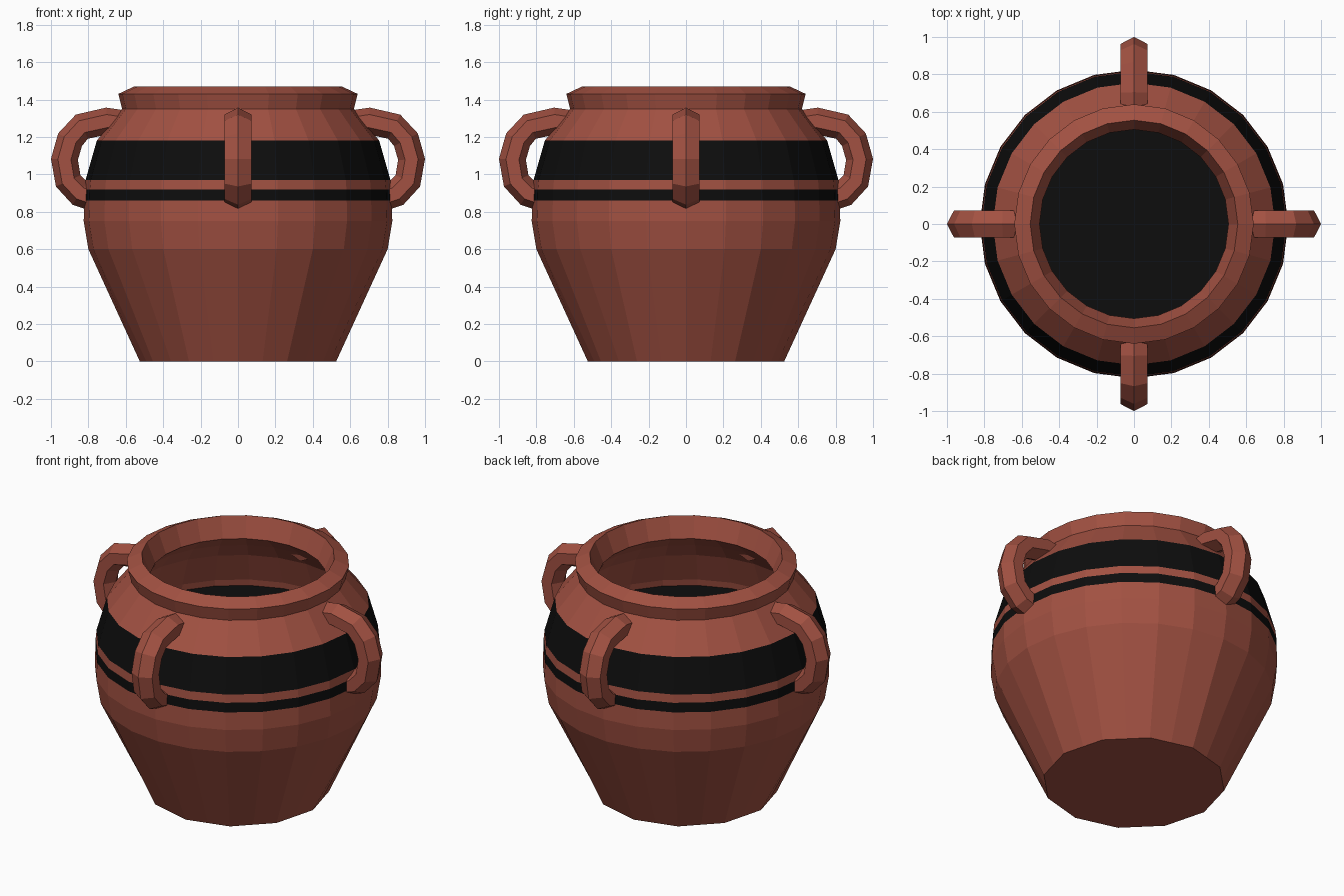
import bpy, bmesh, math
from mathutils import Vector

if "Cube" in bpy.data.objects:
    bpy.data.objects.remove(bpy.data.objects["Cube"])

def material(name, rgb):
    m = bpy.data.materials.new(name)
    m.diffuse_color = (*rgb, 1)
    m.use_nodes = True
    m.node_tree.nodes["Principled BSDF"].inputs["Base Color"].default_value = m.diffuse_color
    return m

clay = material("red clay", (0.36, 0.082, 0.054))
black = material("black glaze", (0.004, 0.004, 0.004))
SIDES = 24

def finish(name, bm, mats):
    bmesh.ops.recalc_face_normals(bm, faces=bm.faces)
    me = bpy.data.meshes.new(name)
    bm.to_mesh(me)
    bm.free()
    for m in mats:
        me.materials.append(m)
    ob = bpy.data.objects.new(name, me)
    bpy.context.collection.objects.link(ob)
    return ob

# Pot: outer wall, flared lip and inner wall turned from one profile
profile = [(0.525, 0), (0.80, 0.60), (0.825, 0.75), (0.822, 0.86), (0.82, 0.92),
           (0.815, 0.97), (0.755, 1.18), (0.62, 1.35), (0.64, 1.43), (0.555, 1.47),
           (0.505, 1.345), (0.60, 1.26), (0.68, 1.16), (0.755, 0.97), (0.765, 0.90)]
STRIPES = (3, 5)            # profile spans that are glazed black
bm = bmesh.new()
rings = []
for k, (r, z) in enumerate(profile):
    ring = []
    for i in range(SIDES):
        a = 2 * math.pi * i / SIDES
        # the foot has only half as many visible sides
        rr = r * math.cos(math.pi / 12) if k == 0 and i % 2 else r
        ring.append(bm.verts.new((rr * math.cos(a), rr * math.sin(a), z)))
    rings.append(ring)
for k in range(len(rings) - 1):
    for i in range(SIDES):
        j = (i + 1) % SIDES
        f = bm.faces.new((rings[k][i], rings[k][j], rings[k + 1][j], rings[k + 1][i]))
        f.material_index = 1 if k in STRIPES else 0
bm.faces.new(rings[0])
inner_end = bm.faces.new(rings[-1])     # temporary cap keeps normals consistent
bmesh.ops.recalc_face_normals(bm, faces=bm.faces)
bmesh.ops.delete(bm, geom=[inner_end], context='FACES_ONLY')
finish("pot_body", bm, [clay, black])

# Dark contents inside the pot
bm = bmesh.new()
bmesh.ops.create_circle(bm, cap_ends=True, segments=SIDES, radius=0.762)
for v in bm.verts:
    v.co.z = 0.93
ob = finish("dark_contents", bm, [black])
if ob.data.polygons[0].normal.z < 0:
    ob.data.flip_normals()

# Handles: six-sided section swept along a C-shaped path, four times around
path = [(0.61, 1.27), (0.70, 1.285), (0.835, 1.255), (0.898, 1.185),
        (0.928, 1.08), (0.908, 0.965), (0.845, 0.898), (0.77, 0.875)]
section = [(0.072, 0), (0.035, 0.072), (-0.035, 0.072),
           (-0.072, 0), (-0.035, -0.072), (0.035, -0.072)]

def handle(name, angle):
    bm = bmesh.new()
    c, s = math.cos(angle), math.sin(angle)
    pts = [Vector(p) for p in path]
    loops = []
    for i, p in enumerate(pts):
        t = (pts[min(i + 1, len(pts) - 1)] - pts[max(i - 1, 0)]).normalized()
        n = Vector((-t.y, t.x))         # outward from the loop
        loop = []
        for u, w in section:
            q = p + n * u
            loop.append(bm.verts.new((q.x * c - w * s, q.x * s + w * c, q.y)))
        loops.append(loop)
    for a, b in zip(loops, loops[1:]):
        for i in range(6):
            j = (i + 1) % 6
            bm.faces.new((a[i], a[j], b[j], b[i]))
    bm.faces.new(loops[0])
    bm.faces.new(loops[-1])
    finish(name, bm, [clay])

for i, side in enumerate(("right", "back", "left", "front")):
    handle(side + "_handle", i * math.pi / 2)
